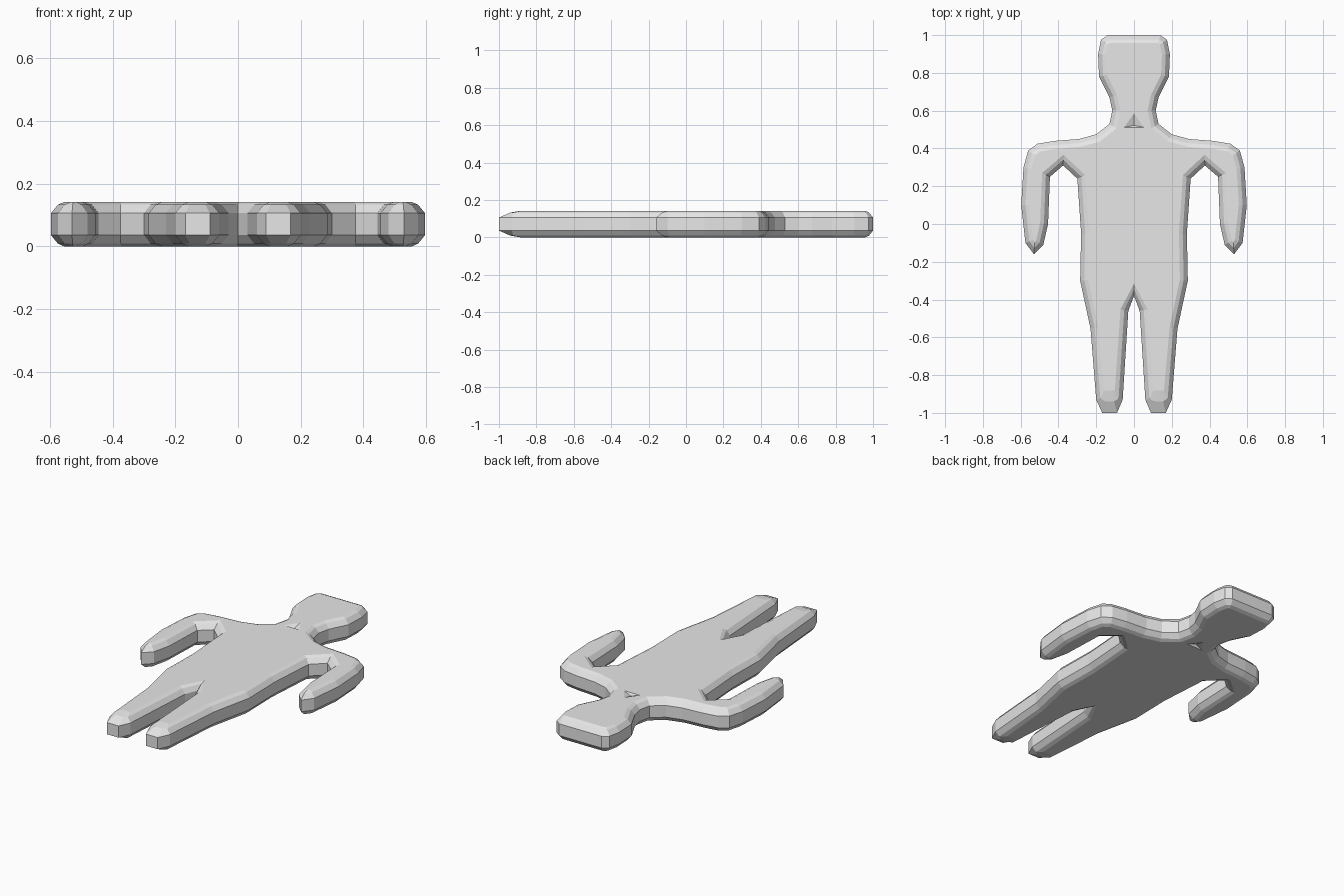
import bpy
import bmesh
from mathutils import Vector

cube = bpy.data.objects.get("Cube")
if cube:
    bpy.data.objects.remove(cube, do_unlink=True)

# Half outline of the figure, from crown to crotch
HALF = [
    (0, 1), (0.14, 1), (0.175, 0.975), (0.19, 0.9), (0.185, 0.78),
    (0.13, 0.67), (0.115, 0.6), (0.13, 0.53), (0.2, 0.475), (0.29, 0.45),
    (0.42, 0.44), (0.51, 0.425), (0.56, 0.39), (0.585, 0.3), (0.597, 0.1),
    (0.575, -0.1), (0.53, -0.16), (0.48, -0.11), (0.455, 0), (0.445, 0.25),
    (0.375, 0.31), (0.3, 0.24), (0.28, -0.05), (0.285, -0.3), (0.23, -0.555),
    (0.2, -0.93), (0.168, -1), (0.09, -1), (0.06, -0.93), (0.03, -0.46),
    (0, -0.38),
]
OUTLINE = [Vector(p) for p in HALF + [(-x, y) for x, y in HALF[-2:0:-1]]]
THICK = 0.142
# (inset, height) of each ring through the thickness
RINGS = [(0.042, 0.0), (0.022, 0.009), (0.0, 0.036)]
RINGS += [(inset, THICK - z) for inset, z in reversed(RINGS)]


def inset_outline(amount):
    """Move each outline point inward, tapering the toes more strongly."""
    points = []
    for i, p in enumerate(OUTLINE):
        a = (p - OUTLINE[i - 1]).normalized()
        b = (OUTLINE[(i + 1) % len(OUTLINE)] - p).normalized()
        na, nb = Vector((a.y, -a.x)), Vector((b.y, -b.x))
        n = (na + nb).normalized()
        q = p + n * amount * min(1 / max(n.dot(na), 0.1), 1.5)
        q.y = max(q.y, -1 + 2.8 * amount)
        points.append(q)
    return points


def loop_edges(bm, verts):
    edges = []
    for i, v in enumerate(verts):
        pair = (verts[i - 1], v)
        edges.append(bm.edges.get(pair) or bm.edges.new(pair))
    return edges


def cap(bm, rim, z, depth):
    """Fill one broad side, leaving a small throat dimple."""
    hole = [bm.verts.new((x, y, z))
            for x, y in ((0, 0.585), (0.052, 0.512), (-0.052, 0.512))]
    bmesh.ops.triangle_fill(bm, use_beauty=True,
                            edges=loop_edges(bm, rim) + loop_edges(bm, hole))
    pit = bm.verts.new((0, 0.522, z + depth))
    for i in range(3):
        bm.faces.new((hole[i - 1], hole[i], pit))


# Body: stacked rings joined into a rounded slab
bm = bmesh.new()
rings = [[bm.verts.new((p.x, p.y, z)) for p in inset_outline(inset)]
         for inset, z in RINGS]
for low, high in zip(rings, rings[1:]):
    for i in range(len(low)):
        bm.faces.new((low[i - 1], low[i], high[i], high[i - 1]))
cap(bm, rings[0], 0, 0.015)
cap(bm, rings[-1], THICK, -0.015)
bmesh.ops.recalc_face_normals(bm, faces=bm.faces)

mesh = bpy.data.meshes.new("flat_figure")
bm.to_mesh(mesh)
bm.free()
figure = bpy.data.objects.new("flat_figure", mesh)
bpy.context.collection.objects.link(figure)

# Plain grey material
grey = bpy.data.materials.new("light_grey")
grey.use_nodes = True
colour = (0.8, 0.8, 0.8, 1)
grey.diffuse_color = colour
grey.node_tree.nodes["Principled BSDF"].inputs["Base Color"].default_value = colour
mesh.materials.append(grey)
